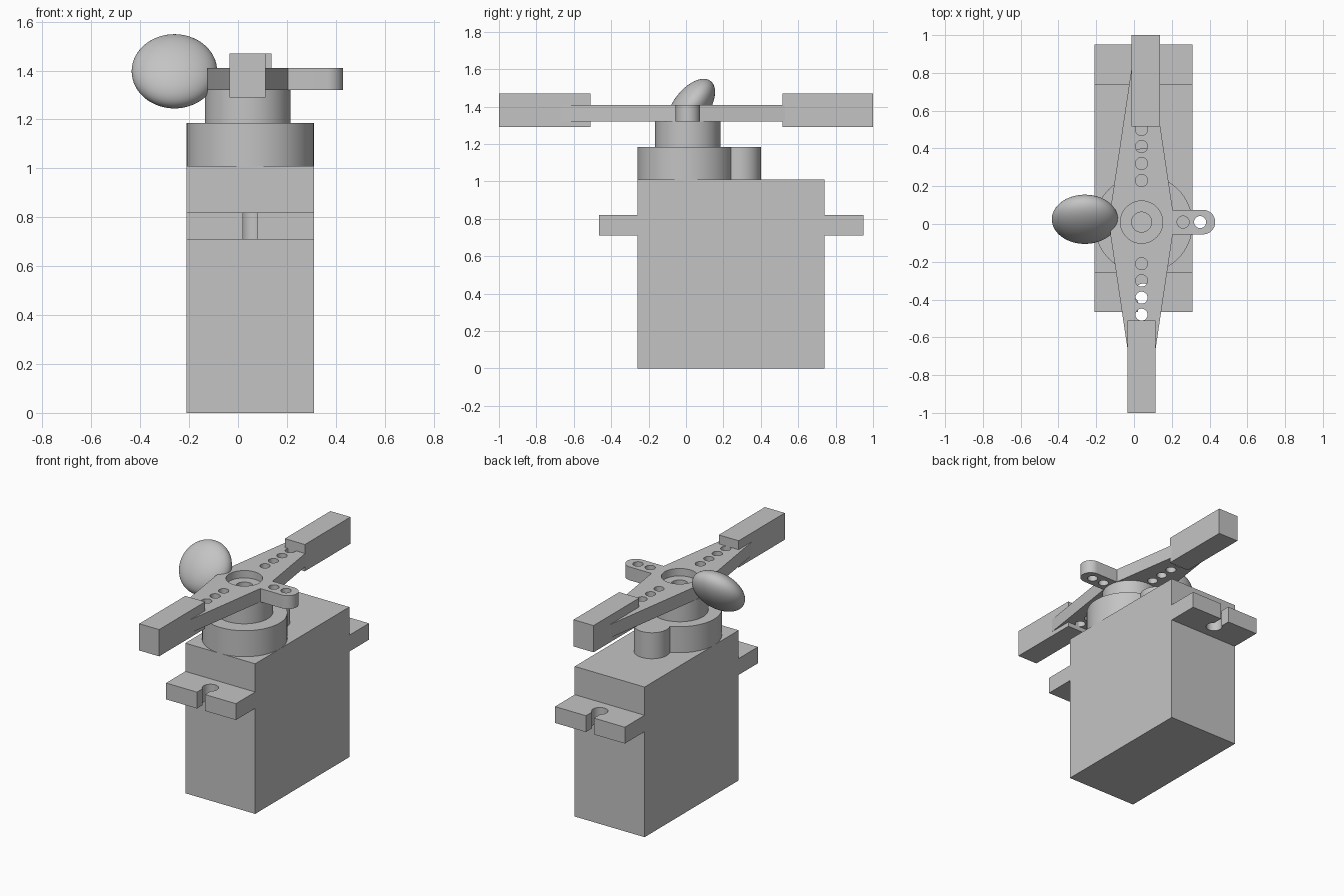
import bpy, bmesh
from math import cos, sin, pi, radians
from mathutils import Vector

if "Cube" in bpy.data.objects:
    bpy.data.objects.remove(bpy.data.objects["Cube"], do_unlink=True)

grey = bpy.data.materials.new("plain_grey")
grey.use_nodes = True
COLOR = (0.55, 0.55, 0.55, 1)
grey.diffuse_color = COLOR
grey.node_tree.nodes["Principled BSDF"].inputs["Base Color"].default_value = COLOR


def activate(obj):
    bpy.ops.object.select_all(action='DESELECT')
    obj.select_set(True)
    bpy.context.view_layer.objects.active = obj


def prism(name, outline, lo, hi, axis="z"):
    """Extrude a closed outline along z (points are x, y) or x (points are y, z)."""
    def place(a, b, t):
        return Vector((a, b, t)) if axis == "z" else Vector((t, a, b))
    bm = bmesh.new()
    face = bm.faces.new([bm.verts.new(place(a, b, lo)) for a, b in outline])
    grown = bmesh.ops.extrude_face_region(bm, geom=[face])
    top = [v for v in grown["geom"] if isinstance(v, bmesh.types.BMVert)]
    bmesh.ops.translate(bm, verts=top, vec=place(0, 0, hi - lo))
    bmesh.ops.recalc_face_normals(bm, faces=bm.faces)
    mesh = bpy.data.meshes.new(name)
    bm.to_mesh(mesh)
    bm.free()
    mesh.materials.append(grey)
    obj = bpy.data.objects.new(name, mesh)
    bpy.context.collection.objects.link(obj)
    return obj


def arc(x, y, r, start, end, steps):
    return [(x + r * cos(start + (end - start) * i / steps),
             y + r * sin(start + (end - start) * i / steps)) for i in range(steps + 1)]


def cylinder(name, x, y, r, lo, hi, sides=64):
    return prism(name, arc(x, y, r, 0, 2 * pi, sides)[:-1], lo, hi)


def box(name, x0, x1, y0, y1, lo, hi):
    return prism(name, [(x0, y0), (x1, y0), (x1, y1), (x0, y1)], lo, hi)


def combine(obj, other, operation="DIFFERENCE"):
    """Apply a boolean and remove the helper object."""
    other.hide_render = True
    mod = obj.modifiers.new("boolean", 'BOOLEAN')
    mod.operation, mod.solver, mod.object = operation, 'EXACT', other
    activate(obj)
    bpy.ops.object.modifier_apply(modifier=mod.name)
    bpy.data.objects.remove(other, do_unlink=True)


def smooth(obj):
    activate(obj)
    bpy.ops.object.shade_smooth_by_angle(angle=radians(30))


# Motor case with mounting tabs, extruded from its side profile
case = prism("motor_case", [
    (-0.26, 0), (0.74, 0), (0.74, 0.71), (0.95, 0.71), (0.95, 0.82), (0.74, 0.82),
    (0.74, 1.01), (-0.26, 1.01), (-0.26, 0.82), (-0.465, 0.82), (-0.465, 0.71),
    (-0.26, 0.71)], -0.21, 0.31, "x")

# Open screw slots in the tabs
for hole_y, edge_y in ((-0.365, -0.6), (0.845, 1.1)):
    combine(case, cylinder("slot_hole", 0.05, hole_y, 0.05, 0.6, 0.9, 40))
    combine(case, box("slot", 0.02, 0.08, min(hole_y, edge_y), max(hole_y, edge_y), 0.6, 0.9))
smooth(case)

# Gear housing: large round boss joined with a small one
housing = cylinder("gear_housing", 0.05, 0, 0.26, 1.01, 1.185)
combine(housing, cylinder("small_boss", 0.05, 0.29, 0.11, 1.01, 1.185, 48), "UNION")
smooth(housing)

# Output hub, bored for the screw
CX, CY = 0.04, 0.01
hub = cylinder("output_hub", CX, CY, 0.175, 1.185, 1.32)
combine(hub, cylinder("hub_bore", CX, CY, 0.053, 1.22, 1.5, 40))
smooth(hub)

# Horn plate: two tapered arms and one short rounded arm
half, tip, reach, side = 0.165, 0.055, 0.81, 0.065
outline = arc(CX + 0.325, CY, side, -pi / 2, pi / 2, 20)
outline += [(CX + half, CY + side)]
outline += arc(CX, reach, tip, 0, pi, 12)
outline += [(CX - half, CY + side), (CX - half, CY - side)]
outline += arc(CX, -reach + 2 * CY, tip, pi, 2 * pi, 12)
outline += [(CX + half, CY - side)]
horn = prism("horn_plate", outline, 1.32, 1.41)

# Screw recess, centre bore and rows of link holes
combine(horn, cylinder("recess", CX, CY, 0.112, 1.36, 1.5, 48))
combine(horn, cylinder("bore", CX, CY, 0.053, 1.25, 1.5, 40))
holes = [(CX, CY + s * (0.22 + 0.09 * i)) for s in (-1, 1) for i in range(4)]
holes += [(0.26, CY), (0.35, CY)]
for x, y in holes:
    combine(horn, cylinder("link_hole", x, y, 0.032, 1.25, 1.5, 24))
smooth(horn)

# Blocks on the ends of the long arms
box("front_arm_block", -0.035, 0.113, -1, -0.51, 1.29, 1.47)
box("back_arm_block", -0.012, 0.137, 0.515, 1, 1.29, 1.47)

# Tilted flattened ball beside the horn
bpy.ops.mesh.primitive_uv_sphere_add(segments=64, ring_count=32, radius=1,
                                     location=(-0.26, 0.025, 1.397),
                                     rotation=(radians(53), 0, 0))
ball = bpy.context.object
ball.name = "side_ball"
ball.scale = (0.175, 0.176, 0.095)
ball.data.materials.append(grey)
smooth(ball)
